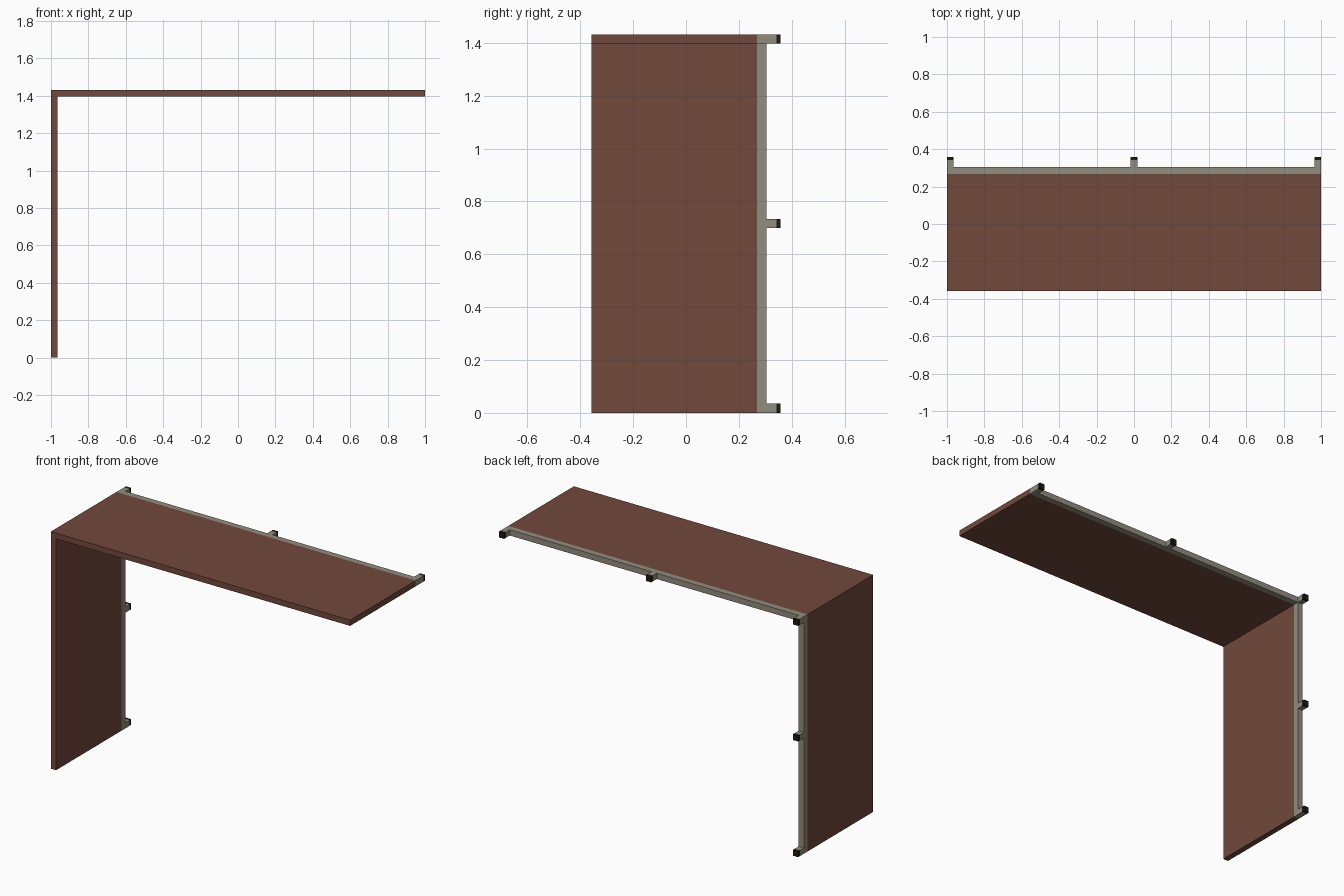
import bpy

if "Cube" in bpy.data.objects:
    bpy.data.objects.remove(bpy.data.objects["Cube"])


def material(name, rgb):
    m = bpy.data.materials.new(name)
    m.diffuse_color = (*rgb, 1.0)
    m.use_nodes = True
    m.node_tree.nodes["Principled BSDF"].inputs["Base Color"].default_value = m.diffuse_color
    return m


brown = material("brown panel", (0.165, 0.065, 0.045))
grey = material("warm grey", (0.29, 0.265, 0.21))
dark = material("dark cap", (0.012, 0.011, 0.006))


def box(name, x, y, z, mat):
    """Axis-aligned box from (min, max) ranges."""
    bpy.ops.mesh.primitive_cube_add(size=1, location=[sum(r) / 2 for r in (x, y, z)])
    ob = bpy.context.object
    ob.name = name
    ob.scale = [r[1] - r[0] for r in (x, y, z)]
    bpy.ops.object.transform_apply(location=False, rotation=False, scale=True)
    ob.data.materials.append(mat)


T = 0.035                      # board thickness
TOP = 1.432                    # overall height
FRONT, PANEL, RAIL, STUB, BACK = -0.358, 0.268, 0.304, 0.342, 0.358
side_x, full_x = (-1, -1 + T), (-1, 1)
side_z, top_z = (0, TOP - T), (TOP - T, TOP)

# Brown boards with grey rails along their back edges
for label, x, z in (("side", side_x, side_z), ("top", full_x, top_z)):
    box(label + "_panel", x, (FRONT, PANEL), z, brown)
    box(label + "_rail", x, (PANEL, RAIL), z, grey)

# Mounting pegs with dark end caps: low corner plus height of each peg
pegs = [(-1, 0), (-1, (TOP - T) / 2), (-1, TOP - T), (-T / 2, TOP - T), (1 - T, TOP - T)]
for i, (x, z) in enumerate(pegs):
    xr, zr = (x, x + T), (z, z + T)
    box(f"peg_{i + 1}", xr, (RAIL, STUB), zr, grey)
    box(f"peg_cap_{i + 1}", xr, (STUB, BACK), zr, dark)
